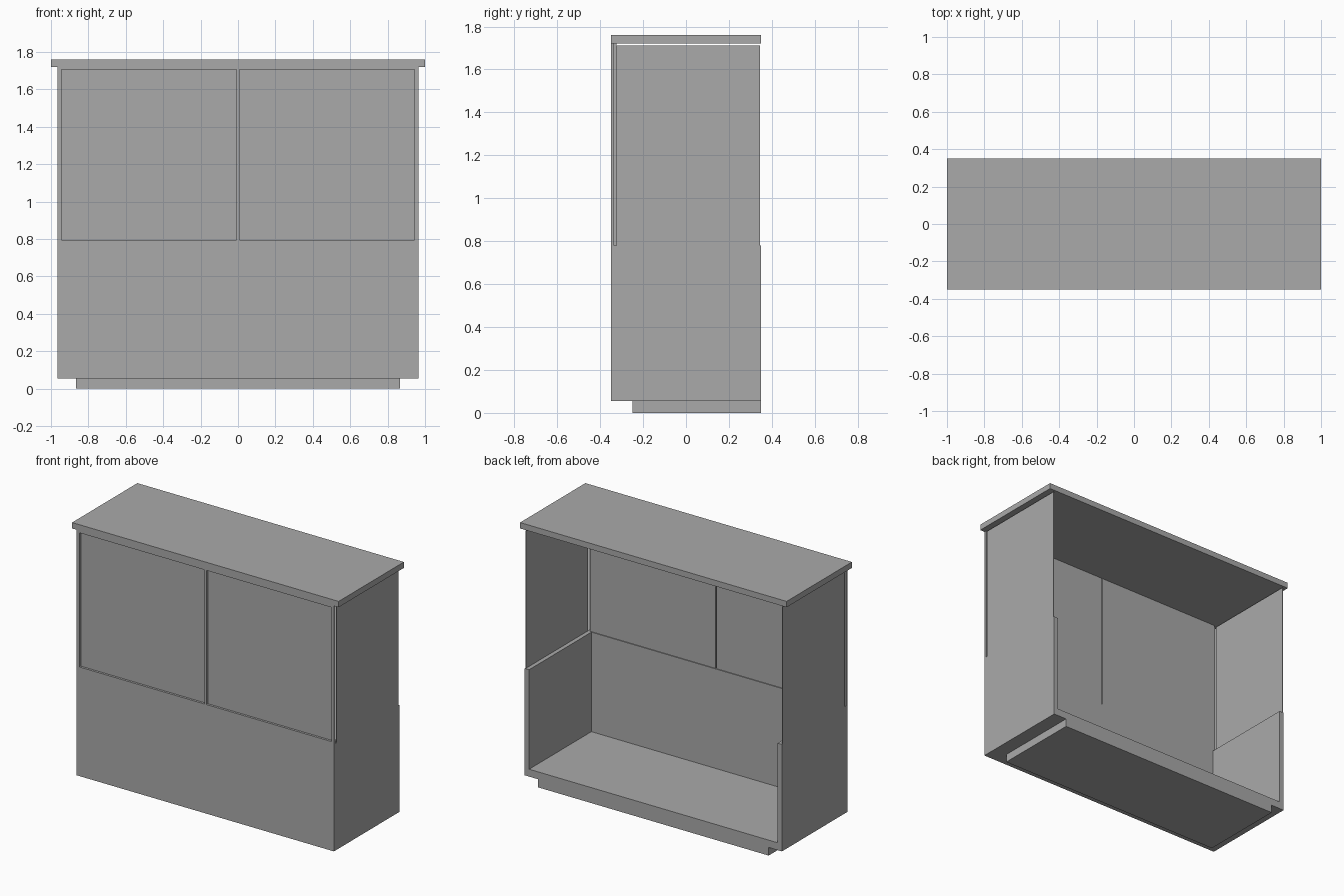
import bpy

# Remove the default cube only
cube = bpy.data.objects.get("Cube")
if cube:
    bpy.data.objects.remove(cube, do_unlink=True)

grey = bpy.data.materials.new("plain_grey")
grey.use_nodes = True
colour = (0.4, 0.4, 0.4, 1)
grey.diffuse_color = colour
grey.node_tree.nodes["Principled BSDF"].inputs["Base Color"].default_value = colour


def box(name, x, y, z):
    """Box spanning the (low, high) ranges in x, y and z."""
    ranges = (x, y, z)
    bpy.ops.mesh.primitive_cube_add(size=1)
    ob = bpy.context.object
    ob.name = name
    for v in ob.data.vertices:
        v.co = [lo if c < 0 else hi for c, (lo, hi) in zip(v.co, ranges)]
    ob.data.materials.append(grey)
    return ob


def mirrored(name, x, y, z):
    """A box on the left side and its twin on the right."""
    box("left_" + name, x, y, z)
    box("right_" + name, (-x[1], -x[0]), y, z)


W, D = 0.965, 0.35               # half width and half depth of the body
BASE, LEDGE, TOP = 0.055, 0.78, 1.72
WALL = 0.033
FRAME, PANE = -0.335, -0.323     # back of the front frame, back of the panes
SILL, HEAD = 0.795, 1.705        # window opening heights
STILE, MULLION = 0.945, 0.008

# Plinth, floor and worktop
box("plinth", (-0.865, 0.865), (-0.25, D), (0, BASE))
box("floor", (-W, W), (-D, D), (BASE, BASE + 0.05))
box("top_slab", (-1, 1), (-D, D), (TOP, 1.76))

# Thick lower walls, open at the back
box("lower_front_wall", (-W, W), (-D, WALL - D), (BASE + 0.05, LEDGE))
mirrored("lower_side_wall", (W - WALL, W), (WALL - D, D), (BASE + 0.05, LEDGE))

# Front frame around the two openings
box("frame_bottom_rail", (-W, W), (-D, FRAME), (LEDGE, SILL))
box("frame_top_rail", (-W, W), (-D, FRAME), (HEAD, TOP))
box("frame_mullion", (-MULLION, MULLION), (-D, FRAME), (SILL, HEAD))
mirrored("frame_stile", (STILE, W), (-D, FRAME), (SILL, HEAD))

# Recessed panes and thin upper side panels
mirrored("pane", (0.004, STILE + 0.002), (FRAME, PANE), (LEDGE, TOP))
mirrored("upper_side_panel", (W - 0.005, W), (PANE, 0.344), (LEDGE, 1.712))
